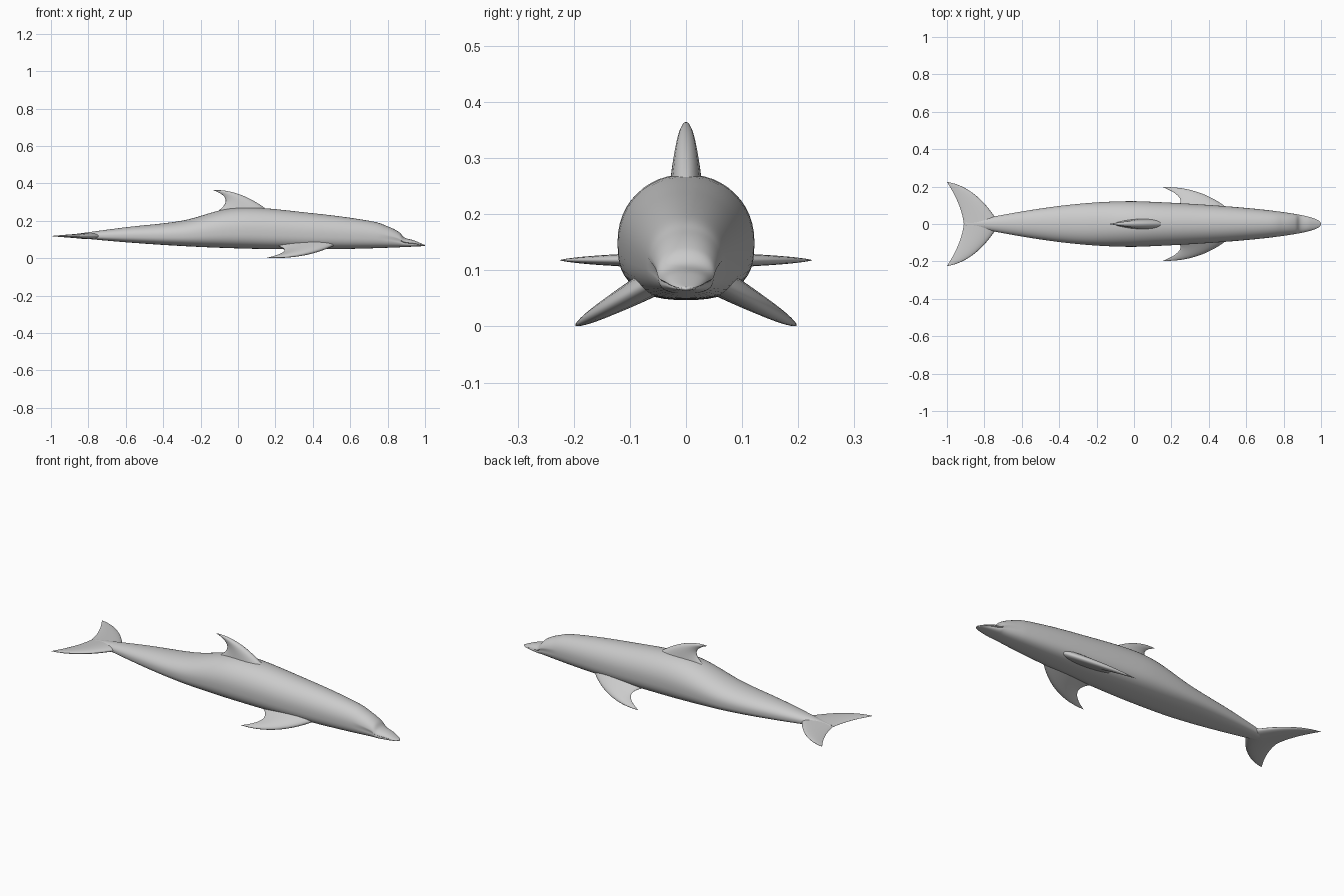
import bpy, bmesh, math
from mathutils import Vector

cube = bpy.data.objects.get("Cube")
if cube:
    bpy.data.objects.remove(cube, do_unlink=True)

colour = (0.6, 0.6, 0.6, 1)
grey = bpy.data.materials.new("soft grey")
grey.use_nodes = True
grey.diffuse_color = colour
grey.node_tree.nodes["Principled BSDF"].inputs["Base Color"].default_value = colour

ALONG = Vector((1, 0, 0))
SIDE = Vector((0, 1, 0))
UP = Vector((0, 0, 1))


def smooth_line(points, steps):
    """Smooth curve passing through a few points."""
    padded = [points[0], *points, points[-1]]
    line = []
    for before, start, end, after in zip(padded, padded[1:], padded[2:], padded[3:]):
        leave = (end - before) / 2
        arrive = (after - start) / 2
        for step in range(steps):
            t = step / steps
            ease = t * t * (3 - 2 * t)
            line.append(start.lerp(end, ease) + leave * t * (1 - t) ** 2 - arrive * t * t * (1 - t))
    return line + [points[-1]]


def signed_power(value, power):
    return math.copysign(abs(value) ** power, value)


def circle(count):
    """Cosine and sine pairs around a full turn."""
    angles = [math.tau * i / count for i in range(count)]
    return [(math.cos(angle), math.sin(angle)) for angle in angles]


def loft(name, rings, mirrored=False):
    """Skin a row of closed rings, with caps on the outer ends."""
    bm = bmesh.new()
    loops = [[bm.verts.new(point) for point in ring] for ring in rings]
    for near, far in zip(loops, loops[1:]):
        for i in range(len(near)):
            bm.faces.new((near[i - 1], near[i], far[i], far[i - 1]))
    bm.faces.new(loops[-1])
    if not mirrored:
        bm.faces.new(loops[0])
    bmesh.ops.recalc_face_normals(bm, faces=bm.faces)
    mesh = bpy.data.meshes.new(name)
    bm.to_mesh(mesh)
    bm.free()
    mesh.materials.append(grey)
    part = bpy.data.objects.new(name, mesh)
    bpy.context.collection.objects.link(part)
    if mirrored:
        modifier = part.modifiers.new("mirror", 'MIRROR')
        modifier.use_axis = (False, True, False)
    bpy.ops.object.select_all(action='DESELECT')
    part.select_set(True)
    bpy.context.view_layer.objects.active = part
    bpy.ops.object.shade_smooth_by_angle(angle=math.radians(60))


def half_width(x):
    """Widest amidships, tapering to the tail and rounding off at the beak."""
    if x < 0:
        taper = math.cos(math.pi / 2 * x / 0.95)
    else:
        taper = (1 - x ** 1.2) ** 0.45
    return max(0.122 * taper, 0.003)


def body_ring(x, top):
    """Round back and flatter belly, with a shallow mouth crease on the beak."""
    bottom = min(0.047 + 0.042 * (x - 0.35) ** 2, top - 0.003)
    middle = bottom + (top - bottom) * 0.45
    mouth = min(max((x - 0.75) * 10, 0), 1)
    ring = []
    for across, rise in circle(48):
        above = rise > 0
        power = 0.95 if above else 0.72
        y = half_width(x) * signed_power(across, power)
        if abs(rise) < 0.01:
            y *= 1 - mouth / 10
        elif not above:
            y *= 1 - mouth / 20
        reach = top - middle if above else middle - bottom
        ring.append((x, y, middle + reach * signed_power(rise, power)))
    return ring


def bend(points, t):
    """Point on a curve set by its start, control and end."""
    start, control, end = (Vector(point) for point in points)
    return start.lerp(control, t).lerp(control.lerp(end, t), t)


def fin(name, front, back, tip, origin, span, thickness, mirrored=False):
    """Tapered blade with teardrop sections between two curved edges."""
    normal = ALONG.cross(span).normalized()
    rings = []
    steps = 28
    for step in range(steps):
        t = math.sin(math.pi / 2 * step / steps)
        lead, trail = bend((*front, tip), t), bend((*back, tip), t)
        centre, chord = (lead + trail) / 2, (lead - trail) / 2
        ring = []
        for along, out in circle(24):
            flat = centre + chord * along
            bulge = thickness * (1 - t) ** 0.8 * out * (1 + along / 3)
            ring.append(origin + ALONG * flat.x + span * flat.y + normal * bulge)
        rings.append(ring)
    loft(name, rings, mirrored)


# Body, following the line of the back from tail to beak
back_line = [(-0.9, 0.125), (-0.6, 0.165), (-0.3, 0.2), (0, 0.27), (0.4, 0.24), (0.7, 0.2),
             (0.8, 0.17), (0.86, 0.14), (0.89, 0.11), (0.94, 0.095), (1, 0.07)]
back_points = [Vector(point) for point in back_line]
loft("body", [body_ring(*point) for point in smooth_line(back_points, 8)])

# Dorsal fin, hooked backwards
fin("dorsal_fin", front=((0.18, 0.24), (0.02, 0.37)), back=((-0.17, 0.215), (0.02, 0.31)),
    tip=(-0.135, 0.364), origin=Vector(), span=UP, thickness=0.03)

# Flippers, sloping down and swept back
fin("flippers", front=((0.53, 0.06), (0.37, 0.2)), back=((0.16, 0.06), (0.34, 0.12)),
    tip=(0.155, 0.197), origin=UP * 0.112, span=SIDE - UP * 0.56, thickness=0.024, mirrored=True)

# Tail flukes, with a notch in the middle
fin("tail_flukes", front=((-0.72, 0), (-0.84, 0.2)), back=((-0.91, 0), (-0.92, 0.1)),
    tip=(-1, 0.225), origin=UP * 0.118, span=SIDE, thickness=0.016, mirrored=True)
